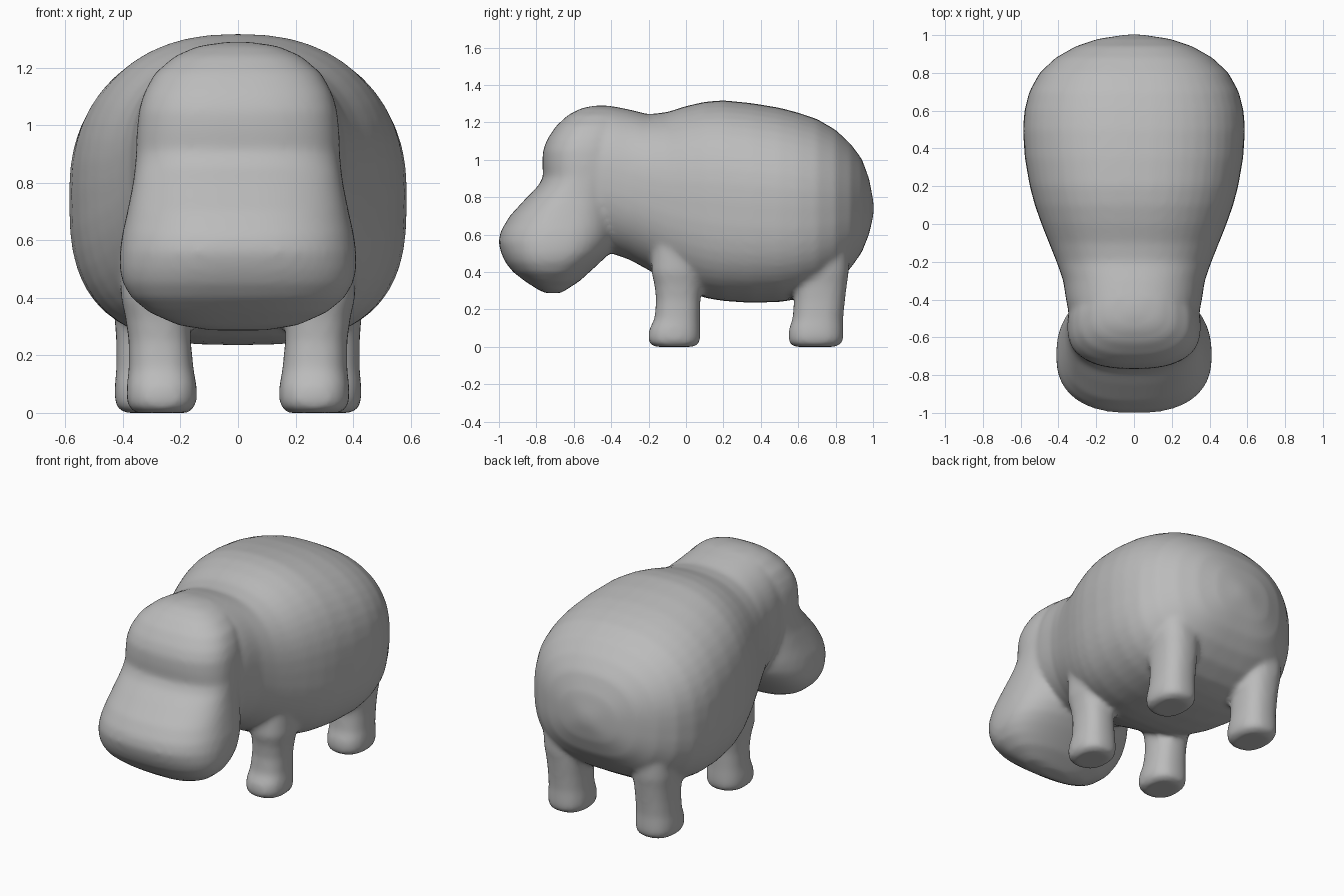
import bpy, bmesh, math

bm = bmesh.new()
SIDES = 48


def ring_point(a, n):
    """Unit superellipse point at angle a with exponent n."""
    c, s = math.cos(a), math.sin(a)
    return (math.copysign(abs(c) ** (2 / n), c), math.copysign(abs(s) ** (2 / n), s))


def loft(rings):
    """Skin a list of point rings into a closed shell."""
    loops = [[bm.verts.new(p) for p in r] for r in rings]
    for a, b in zip(loops, loops[1:]):
        for i in range(SIDES):
            j = (i + 1) % SIDES
            bm.faces.new((a[i], a[j], b[j], b[i]))
    bm.faces.new(loops[0])
    bm.faces.new(loops[-1])


def upright_ring(y, w, zb, zt, n_top, n_low):
    zc, h, pts = (zb + zt) / 2, (zt - zb) / 2, []
    for i in range(SIDES):
        a = 2 * math.pi * i / SIDES
        u, v = ring_point(a, n_top if math.sin(a) >= 0 else n_low)
        pts.append((w * u, y, zc + h * v))
    return pts


def flat_ring(z, xc, w, y0, y1, n):
    yc, d = (y0 + y1) / 2, (y1 - y0) / 2
    pts = []
    for i in range(SIDES):
        u, v = ring_point(2 * math.pi * i / SIDES, n)
        pts.append((xc + w * u, yc + d * v, z))
    return pts


# Torso: y, half width, bottom z, top z
torso = [
    (-.60, .28, .62, 1.25), (-.50, .34, .53, 1.285), (-.40, .36, .50, 1.288),
    (-.30, .375, .465, 1.268), (-.20, .41, .41, 1.243), (-.10, .45, .35, 1.255),
    (0, .49, .30, 1.287), (.10, .525, .262, 1.31), (.20, .552, .245, 1.318),
    (.35, .578, .235, 1.303), (.50, .588, .24, 1.278), (.60, .58, .255, 1.252),
    (.70, .555, .285, 1.218), (.80, .50, .345, 1.16), (.88, .415, .42, 1.085),
    (.94, .31, .505, 1.005), (.98, .19, .605, .895), (1.003, .04, .71, .77),
]
loft([upright_ring(*r, 2.35, 2.35 + .55 * min(1, max(0, (r[0] + .4) / .6))) for r in torso])

# Head and muzzle: z, half width, front y, back y
head = [
    (.287, .10, -.75, -.67), (.305, .21, -.79, -.64), (.35, .31, -.86, -.57),
    (.40, .37, -.925, -.515), (.45, .40, -.965, -.46), (.50, .412, -.988, -.41),
    (.56, .411, -1.003, -.37), (.62, .403, -.99, -.35), (.70, .385, -.942, -.34),
    (.80, .365, -.85, -.34), (.86, .358, -.79, -.34), (.91, .354, -.764, -.33),
    (.98, .352, -.768, -.32), (1.05, .345, -.765, -.32), (1.11, .328, -.742, -.32),
    (1.18, .29, -.695, -.32), (1.24, .22, -.63, -.33), (1.275, .14, -.56, -.36),
    (1.29, .04, -.49, -.42),
]
loft([flat_ring(z, 0, w, y0, y1, 2.5) for z, w, y0, y1 in head])

# Legs: z, centre x, half width, front y, back y
front_leg = [
    (.0, .265, .09, -.165, .04), (.015, .265, .112, -.192, .068), (.04, .265, .122, -.203, .077),
    (.09, .265, .122, -.198, .077), (.15, .267, .113, -.168, .075), (.25, .272, .108, -.16, .077),
    (.33, .278, .113, -.168, .085), (.40, .285, .122, -.185, .10), (.55, .29, .12, -.18, .12),
]
back_leg = [
    (.0, .305, .09, .58, .80), (.015, .305, .112, .556, .83), (.04, .305, .124, .547, .842),
    (.09, .305, .124, .549, .842), (.15, .305, .118, .57, .84), (.25, .305, .118, .578, .85),
    (.33, .305, .124, .572, .86), (.40, .31, .13, .56, .87), (.55, .32, .13, .56, .87),
]
for side in (-1, 1):
    for leg in (front_leg, back_leg):
        loft([flat_ring(z, side * x, w, y0, y1, 2.4) for z, x, w, y0, y1 in leg])

bmesh.ops.recalc_face_normals(bm, faces=bm.faces)
mesh = bpy.data.meshes.new("hippo_body")
bm.to_mesh(mesh)
bm.free()
body = bpy.data.objects.new("hippo_body", mesh)
bpy.context.collection.objects.link(body)

# Fuse the parts into one skin and soften the joins
remesh = body.modifiers.new("fuse", 'REMESH')
remesh.mode = 'VOXEL'
remesh.voxel_size = .016
remesh.use_smooth_shade = True
soften = body.modifiers.new("soften", 'SMOOTH')
soften.factor = .5
soften.iterations = 9

grey = bpy.data.materials.new("plain grey")
grey.diffuse_color = (.5, .5, .5, 1)
mesh.materials.append(grey)
for p in mesh.polygons:
    p.use_smooth = True
